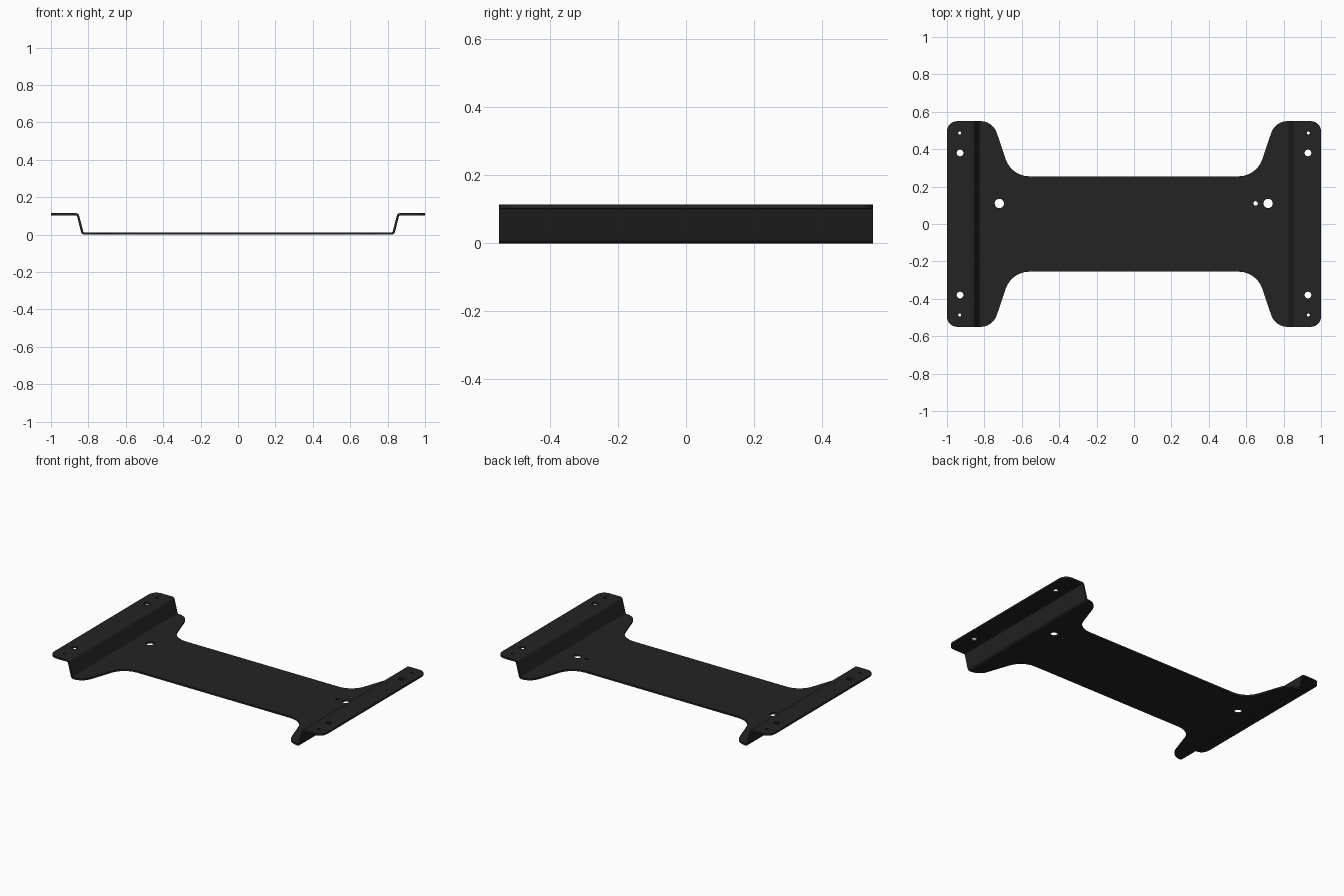
import bpy, bmesh, math
from mathutils import Vector

if "Cube" in bpy.data.objects:
    bpy.data.objects.remove(bpy.data.objects["Cube"])

THICK = 0.012
HEIGHT = 0.115

black = bpy.data.materials.new("matte black")
black.use_nodes = True
colour = (0.017, 0.017, 0.017, 1)
black.diffuse_color = colour
black.node_tree.nodes["Principled BSDF"].inputs["Base Color"].default_value = colour


def rounded(corners, steps=6):
    """Corners are (x, y, tangent length); each one becomes an arc."""
    pts = []
    n = len(corners)
    for i, (x, y, t) in enumerate(corners):
        p = Vector((x, y))
        if t == 0:
            pts.append(p)
            continue
        a = (Vector(corners[i - 1][:2]) - p).normalized()
        b = (Vector(corners[(i + 1) % n][:2]) - p).normalized()
        half = a.angle(b) / 2
        r = t * math.tan(half)
        centre = p + (a + b).normalized() * (t / math.cos(half))
        start = p + a * t - centre
        sweep = start.angle_signed(p + b * t - centre)
        for k in range(steps + 1):
            ang = math.atan2(start.y, start.x) - sweep * k / steps
            pts.append(centre + Vector((math.cos(ang), math.sin(ang))) * r)
    return pts


def finish(name, bm):
    bmesh.ops.recalc_face_normals(bm, faces=bm.faces)
    me = bpy.data.meshes.new(name)
    bm.to_mesh(me)
    bm.free()
    me.materials.append(black)
    ob = bpy.data.objects.new(name, me)
    bpy.context.scene.collection.objects.link(ob)
    return ob


def extrude(bm, geom, vec):
    res = bmesh.ops.extrude_face_region(bm, geom=geom)
    verts = [g for g in res["geom"] if isinstance(g, bmesh.types.BMVert)]
    bmesh.ops.translate(bm, verts=verts, vec=vec)


# Bent sheet: middle line of the section, swept front to back
low, high = THICK / 2, HEIGHT - THICK / 2
half_line = [(-1.1, high, 0), (-0.857, high, 0.01), (-0.831, low, 0.01)]
section = rounded(half_line + [(-x, z, t) for x, z, t in reversed(half_line)], 4)
bm = bmesh.new()
rows = [[bm.verts.new((p.x, y, p.y)) for p in section] for y in (-0.7, 0.7)]
for i in range(len(section) - 1):
    bm.faces.new((rows[0][i], rows[0][i + 1], rows[1][i + 1], rows[1][i]))
plate = finish("mounting_bracket", bm)
solid = plate.modifiers.new("thickness", "SOLIDIFY")
solid.thickness = THICK
solid.offset = 0
solid.use_even_offset = True

# Outline: wide rounded ends joined by a narrow middle
quarter = [(-1, 0.55, 0.055), (-0.755, 0.55, 0.065), (-0.655, 0.255, 0.095)]
back = quarter + [(-x, y, t) for x, y, t in reversed(quarter)]
outline = rounded(back + [(x, -y, t) for x, y, t in reversed(back)])
bm = bmesh.new()
face = bm.faces.new([bm.verts.new((p.x, p.y, -0.1)) for p in outline])
extrude(bm, [face], (0, 0, 0.4))
outline_cutter = finish("outline_cutter", bm)

# Screw holes in the flanges, plus locating holes in the middle
holes = [(-0.72, 0.11, 0.025), (0.717, 0.11, 0.025), (0.65, 0.11, 0.012)]
for sx in (-1, 1):
    for sy in (-1, 1):
        holes += [(sx * 0.93, sy * 0.38, 0.018), (sx * 0.932, sy * 0.487, 0.008)]
bm = bmesh.new()
for x, y, r in holes:
    ring = [bm.verts.new((x + r * math.cos(k * math.tau / 24),
                          y + r * math.sin(k * math.tau / 24), -0.1)) for k in range(24)]
    extrude(bm, [bm.faces.new(ring)], (0, 0, 0.4))
hole_cutter = finish("hole_cutter", bm)

for cutter, op in ((outline_cutter, "INTERSECT"), (hole_cutter, "DIFFERENCE")):
    mod = plate.modifiers.new(cutter.name, "BOOLEAN")
    mod.operation = op
    mod.solver = "EXACT"
    mod.object = cutter
    cutter.hide_render = True

# Bake the cuts, then drop the cutters
bpy.context.view_layer.update()
evaluated = plate.evaluated_get(bpy.context.evaluated_depsgraph_get())
baked = bpy.data.meshes.new_from_object(evaluated)
plate.modifiers.clear()
plate.data = baked
for cutter in (outline_cutter, hole_cutter):
    bpy.data.objects.remove(cutter)

bpy.ops.object.select_all(action="DESELECT")
plate.select_set(True)
bpy.context.view_layer.objects.active = plate
bpy.ops.object.shade_smooth_by_angle(angle=math.radians(30))
